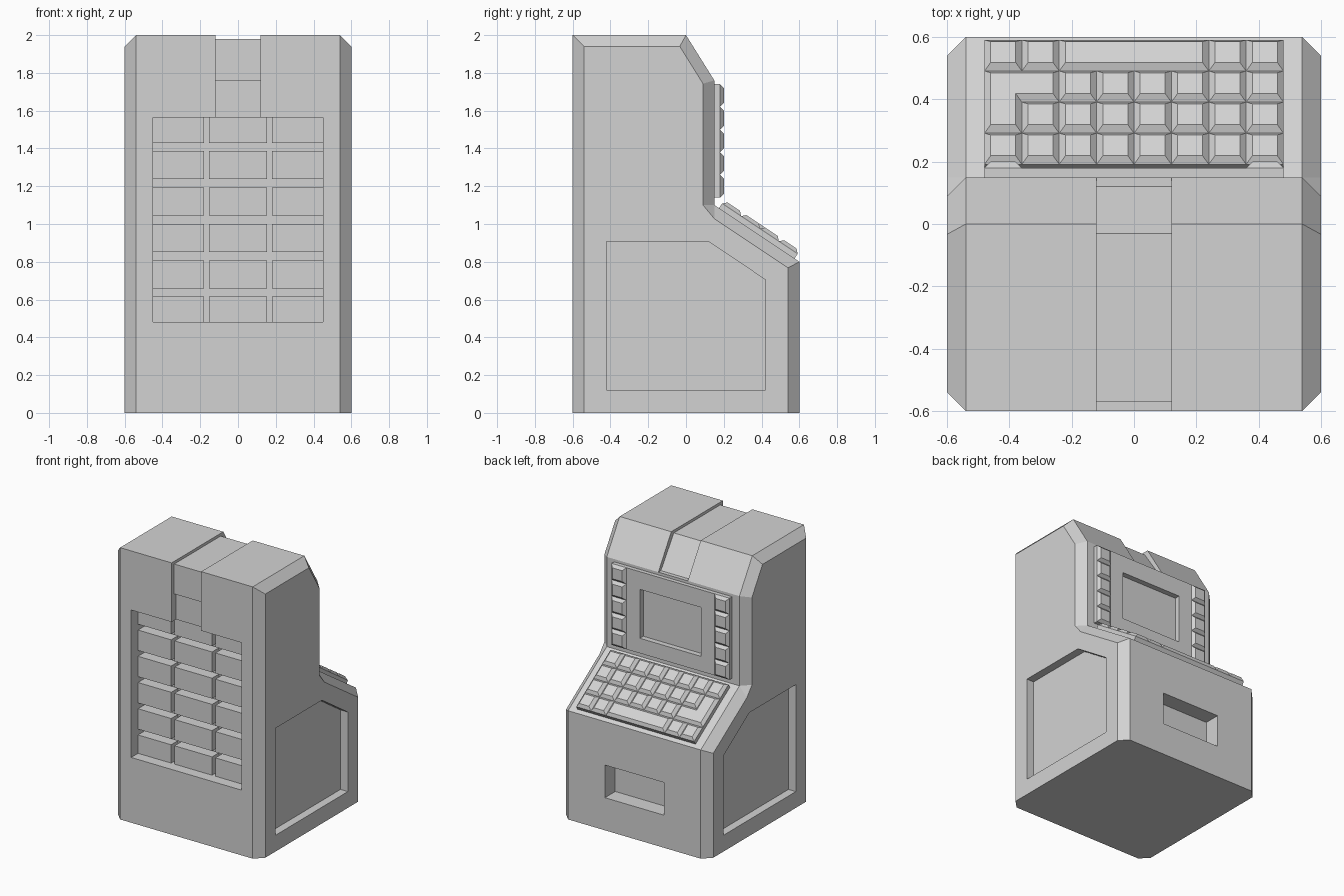
import bpy
import bmesh
from mathutils import Vector

cube = bpy.data.objects.get("Cube")
if cube:
    bpy.data.objects.remove(cube, do_unlink=True)

grey = bpy.data.materials.new("light grey")
grey.use_nodes = True
colour = (0.65, 0.65, 0.65, 1)
grey.diffuse_color = colour
grey.node_tree.nodes["Principled BSDF"].inputs["Base Color"].default_value = colour

X, Y, Z = Vector((1, 0, 0)), Vector((0, 1, 0)), Vector((0, 0, 1))
O = Vector()


def finish(name, bm):
    bmesh.ops.recalc_face_normals(bm, faces=bm.faces[:])
    mesh = bpy.data.meshes.new(name)
    bm.to_mesh(mesh)
    bm.free()
    mesh.materials.append(grey)
    obj = bpy.data.objects.new(name, mesh)
    bpy.context.scene.collection.objects.link(obj)
    return obj


def shrink(pts, d):
    """Move a right-angled counter-clockwise outline inward."""
    out = []
    for i, p in enumerate(pts):
        a = (p - pts[i - 1]).normalized()
        b = (pts[(i + 1) % len(pts)] - p).normalized()
        out.append(p + d * Vector((-a.y - b.y, a.x + b.x)))
    return out


def extrude(bm, outline, origin, u, v, low, high, inset=0.0):
    """Raise an outline in the plane (u, v) from low to high."""
    n = u.cross(v)
    base = [Vector(p) for p in outline]
    top = shrink(base, inset) if inset else base
    rings = [[bm.verts.new(origin + u * p.x + v * p.y + n * h) for p in pts]
             for pts, h in ((base, low), (top, high))]
    bm.faces.new(rings[0][::-1])
    bm.faces.new(rings[1])
    for i in range(len(base)):
        j = (i + 1) % len(base)
        bm.faces.new((rings[0][i], rings[0][j], rings[1][j], rings[1][i]))


def rect(a, b, c, d):
    return [(a, b), (c, b), (c, d), (a, d)]


def solid(name, *args):
    bm = bmesh.new()
    extrude(bm, *args)
    return finish(name, bm)


def cut(obj, *args):
    cutter = solid("cutter", *args)
    cutter.hide_render = True
    mod = obj.modifiers.new("cut", 'BOOLEAN')
    mod.operation = 'DIFFERENCE'
    mod.solver = 'EXACT'
    mod.object = cutter
    bpy.context.view_layer.objects.active = obj
    bpy.ops.object.modifier_apply(modifier=mod.name)
    bpy.data.objects.remove(cutter, do_unlink=True)


# Cabinet: side profile with chamfered side edges
profile = [(-.6, 0), (-.6, 2), (0, 2), (.15, 1.76), (.15, 1.1), (.6, .8), (.6, 0)]
side = [(-.54, 0), (-.54, 1.94), (-.033, 1.94), (.09, 1.743), (.09, 1.1),
        (.15, 1.028), (.54, .768), (.54, 0)]
bm = bmesh.new()
rims, sides = [], []
for s in (1, -1):
    rim = [bm.verts.new((s * .54, y, z)) for y, z in profile]
    face = [bm.verts.new((s * .6, y, z)) for y, z in side]
    bm.faces.new(face)
    for i in range(6):
        a, b = (i, i + 1) if i < 4 else (i + 1, i + 2)
        if i == 3:
            b = 4
        bm.faces.new((rim[i], rim[i + 1], face[b], face[a]))
    bm.faces.new((rim[4], face[4], face[5]))
    rims.append(rim)
    sides.append(face)
for i in range(6):
    bm.faces.new((rims[0][i], rims[0][i + 1], rims[1][i + 1], rims[1][i]))
bm.faces.new((rims[0][0], sides[0][0], sides[0][-1], rims[0][-1],
              rims[1][-1], sides[1][-1], sides[1][0], rims[1][0]))
cabinet = finish("cabinet", bm)

# Recessed side panels
panel = [(-.42, .12), (.42, .12), (.42, .705), (.12, .907), (-.42, .907)]
for low, high in ((.54, .7), (-.7, -.54)):
    cut(cabinet, panel, O, Y, Z, low, high)

# Storage bay, then the shallow channel running over the top
cut(cabinet, rect(-.45, .48, .45, 1.565), O, X, Z, .44, .7)
channel = [(-.57, 1.76), (-.57, 1.98), (-.03, 1.98), (.12, 1.76), (.3, 1.76),
           (.3, 2.1), (-.7, 2.1), (-.7, 1.5), (-.55, 1.5), (-.55, 1.76)]
cut(cabinet, channel, O, Y, Z, -.12, .12)

# Tray slot
cut(cabinet, rect(-.24, .24, .24, .48), O, -X, Z, .48, .7)

# Storage blocks in the bay
bm = bmesh.new()
for col in (-1, 0, 1):
    for row in range(6):
        x, z = col * .333, 1.0225 + (row - 2.5) * .193
        extrude(bm, rect(x - .153, z - .075, x + .153, z + .075), O, X, Z, .43, .52)
finish("storage_blocks", bm)

# Screen panel with the recessed screen
CELL, BASE, TOP, BEVEL = .12, .03, .05, .02
corner = Vector((.48, .15, 1.14))
screen_panel = solid("screen_panel", rect(0, 0, .96, .6), corner, -X, Z, 0, BASE)
for obj in (cabinet, screen_panel):
    cut(obj, rect(-.25, 1.25, .25, 1.61), O, -X, Z, .14, .4)

# Buttons either side of the screen
bm = bmesh.new()
for col in (0, 7):
    for row in range(5):
        cell = rect(col * CELL, row * CELL, (col + 1) * CELL, (row + 1) * CELL)
        extrude(bm, cell, corner, -X, Z, BASE, TOP, BEVEL)
finish("screen_buttons", bm)

# Keyboard on the sloping desk
down = Vector((0, .45, -.3)).normalized()
corner = Vector((-.48, .15, 1.1)) + down * .03
solid("keyboard_base", rect(0, 0, .96, .48), corner, X, down, 0, BASE)

keys = [rect(c, 0, c + 1, 1) for c in range(8)]
keys += [rect(c, 1, c + 1, 2) for c in range(1, 8)]
keys += [rect(c, 2, c + 1, 3) for c in range(2, 8)]
keys += [rect(c, 3, c + 1, 4) for c in (0, 1, 6, 7)]
keys.append(rect(2, 3, 6, 4))
keys.append([(0, 1), (1, 1), (1, 2), (2, 2), (2, 3), (0, 3)])
bm = bmesh.new()
for key in keys:
    outline = [(a * CELL, b * CELL) for a, b in key]
    extrude(bm, outline, corner, X, down, BASE, TOP, BEVEL)
finish("keyboard_keys", bm)
